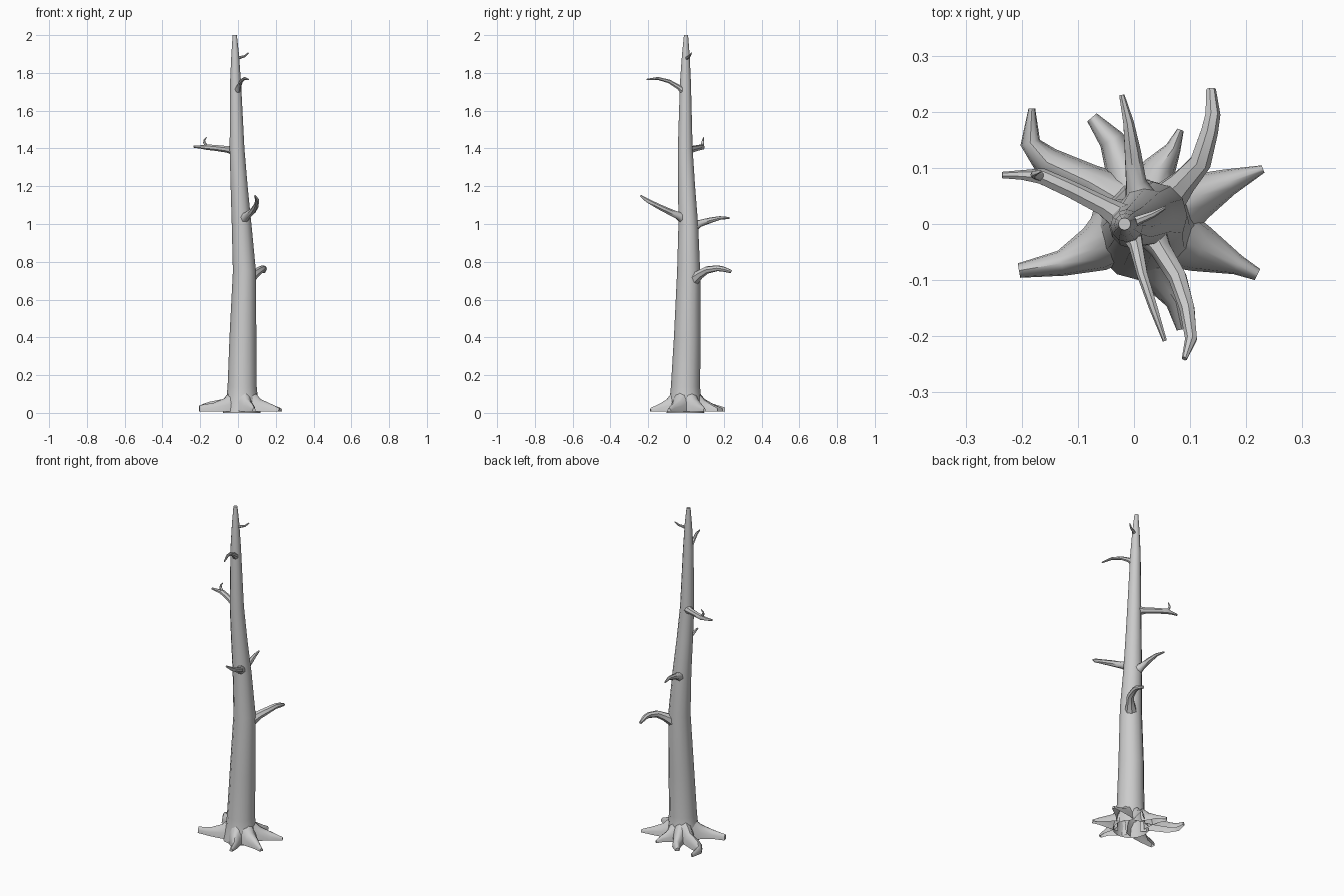
import bpy, bmesh, math
from mathutils import Vector


def make(name, rings, closed, caps):
    """Loft a list of point rings into one smooth-shaded object."""
    bm = bmesh.new()
    rows = [[bm.verts.new(p) for p in r] for r in rings]
    n = len(rows[0])
    for a, b in zip(rows, rows[1:]):
        for i in range(n if closed else n - 1):
            j = (i + 1) % n
            bm.faces.new((a[i], a[j], b[j], b[i]))
    if caps:
        bm.faces.new(rows[-1])
    bmesh.ops.recalc_face_normals(bm, faces=bm.faces)
    me = bpy.data.meshes.new(name)
    bm.to_mesh(me)
    bm.free()
    ob = bpy.data.objects.new(name, me)
    bpy.context.collection.objects.link(ob)
    bpy.ops.object.select_all(action='DESELECT')
    ob.select_set(True)
    bpy.context.view_layer.objects.active = ob
    bpy.ops.object.shade_smooth_by_angle(angle=math.radians(50))
    return ob


def tangents(pts):
    return [(pts[min(i + 1, len(pts) - 1)] - pts[max(i - 1, 0)]).normalized()
            for i in range(len(pts))]


def tube(name, path, sides=7):
    """Tapered round branch; path entries are x, y, z, radius."""
    pts = [Vector(p[:3]) for p in path]
    ref = (pts[-1] - pts[0]).normalized()
    ref = Vector((0, 0, 1)) if abs(ref.z) < 0.8 else Vector((0, 1, 0))
    rings = []
    for p, t, e in zip(pts, tangents(pts), path):
        u = t.cross(ref).normalized()
        v = u.cross(t)
        rings.append([p + e[3] * (u * math.cos(a) + v * math.sin(a))
                      for a in (2 * math.pi * i / sides for i in range(sides))])
    return make(name, rings, True, True)


def root(name, path):
    """Arched root lying on the ground; path entries are x, y, half width, height."""
    pts = [Vector((p[0], p[1], 0)) for p in path]
    rings = []
    for p, t, e in zip(pts, tangents(pts), path):
        u = Vector((-t.y, t.x, 0))
        rings.append([p + u * e[2] * math.cos(a) + Vector((0, 0, 0.008 + e[3] * math.sin(a)))
                      for a in (math.pi * i / 6 for i in range(7))])
    return make(name, rings, False, True)


# Leaning trunk, open underneath: z, centre x, centre y, radius
trunk = [(0.0, 0.02, -0.003, 0.1), (0.05, 0.021, -0.003, 0.09), (0.09, 0.022, -0.003, 0.082),
         (0.14, 0.022, -0.003, 0.077), (0.4, 0.026, 0.007, 0.071), (0.75, 0.034, 0.014, 0.061),
         (1.0, 0.019, 0.012, 0.052), (1.2, 0.006, 0.003, 0.045), (1.4, -0.005, -0.004, 0.039),
         (1.75, -0.013, -0.003, 0.029), (1.9, -0.015, -0.001, 0.02), (2.0, -0.017, 0, 0.011)]
make("trunk", [[(x + r * math.cos(a), y + r * math.sin(a), z)
                for a in (2 * math.pi * i / 12 for i in range(12))]
               for z, x, y, r in trunk], True, True)

# Roots spreading over the ground
roots = {
    "root_right_back": [(0.07, 0.022, .055, .12), (0.115, 0.05, .042, .065), (0.17, 0.075, .024, .04), (0.23, 0.098, .007, .016)],
    "root_right_front": [(0.075, -0.025, .055, .12), (0.12, -0.045, .042, .065), (0.185, -0.073, .018, .035), (0.22, -0.09, .011, .016)],
    "root_left_front": [(-0.03, -0.015, .055, .12), (-0.07, -0.045, .042, .07), (-0.13, -0.07, .023, .045), (-0.205, -0.083, .013, .032)],
    "root_left_back": [(-0.02, 0.04, .05, .12), (-0.08, 0.075, .032, .065), (-0.155, 0.11, .028, .05), (-0.185, 0.145, .018, .04), (-0.182, 0.206, .006, .02)],
    "root_back": [(0.0, 0.05, .05, .12), (-0.02, 0.1, .032, .065), (-0.04, 0.15, .023, .035), (-0.075, 0.19, .011, .018)],
    "root_back_small": [(0.035, 0.055, .05, .11), (0.045, 0.1, .03, .06), (0.07, 0.135, .014, .035), (0.083, 0.168, .006, .016)],
    "root_front": [(0.035, -0.06, .05, .12), (0.05, -0.1, .032, .065), (0.075, -0.14, .018, .04), (0.085, -0.188, .009, .018)],
}
for name, path in roots.items():
    root(name, path)

# Broken branches, flared where they leave the trunk
branches = {
    "branch_low_back": [(0.06, 0.045, 0.71, .034), (0.088, 0.075, 0.735, .024), (0.118, 0.11, 0.757, .02), (0.134, 0.165, 0.766, .016), (0.14, 0.195, 0.762, .014), (0.137, 0.24, 0.748, .009)],
    "branch_mid_front": [(0.03, -0.015, 1.03, .03), (0.048, -0.045, 1.045, .02), (0.078, -0.095, 1.068, .017), (0.095, -0.15, 1.095, .014), (0.102, -0.205, 1.125, .011), (0.09, -0.24, 1.15, .005)],
    "branch_mid_back": [(0.012, 0.045, 0.99, .03), (0.003, 0.075, 1.003, .019), (-0.003, 0.13, 1.02, .015), (-0.01, 0.18, 1.032, .01), (-0.022, 0.23, 1.032, .005)],
    "branch_upper_left": [(-0.02, 0.01, 1.39, .026), (-0.055, 0.032, 1.395, .018), (-0.11, 0.06, 1.402, .016), (-0.165, 0.085, 1.407, .015), (-0.2, 0.087, 1.408, .009), (-0.235, 0.087, 1.41, .006)],
    "twig_upper_left": [(-0.165, 0.085, 1.41, .01), (-0.178, 0.088, 1.432, .007), (-0.178, 0.09, 1.445, .005), (-0.166, 0.094, 1.46, .002)],
    "branch_top_front": [(-0.005, -0.015, 1.705, .02), (0.004, -0.04, 1.725, .013), (0.015, -0.09, 1.755, .01), (0.035, -0.15, 1.771, .008), (0.055, -0.208, 1.765, .004)],
    "twig_top_right": [(-0.01, 0.0, 1.875, .012), (0.01, 0.008, 1.881, .008), (0.035, 0.018, 1.888, .006), (0.055, 0.029, 1.906, .003)],
}
for name, path in branches.items():
    tube(name, path)
